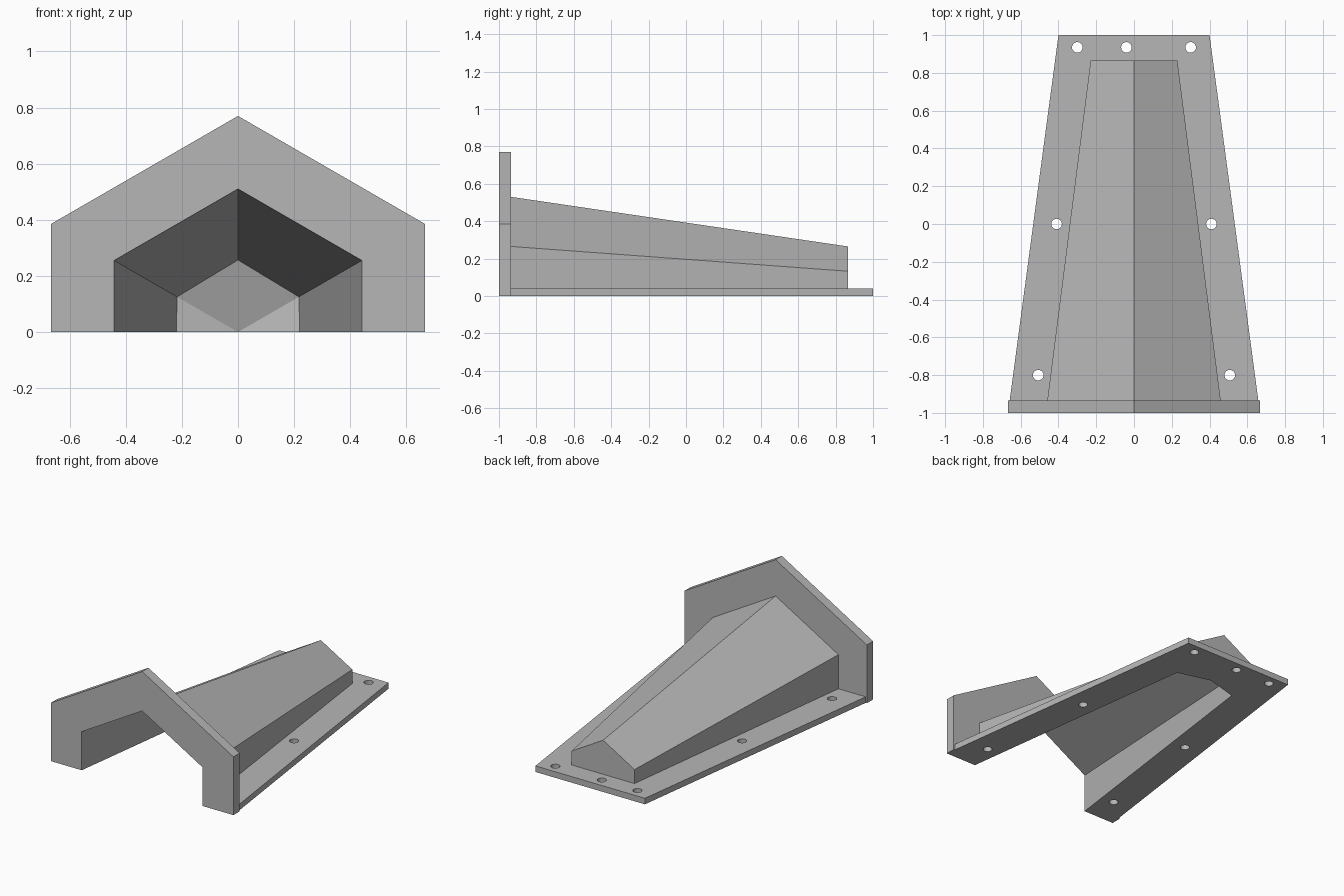
import bpy, bmesh
from math import sin, cos, radians

if "Cube" in bpy.data.objects:
    bpy.data.objects.remove(bpy.data.objects["Cube"], do_unlink=True)

grey = bpy.data.materials.new("plain grey")
grey.use_nodes = True
colour = (0.47, 0.47, 0.47, 1)
grey.diffuse_color = colour
grey.node_tree.nodes["Principled BSDF"].inputs["Base Color"].default_value = colour


def make_object(name, bm):
    bmesh.ops.recalc_face_normals(bm, faces=bm.faces)
    mesh = bpy.data.meshes.new(name)
    bm.to_mesh(mesh)
    bm.free()
    mesh.materials.append(grey)
    obj = bpy.data.objects.new(name, mesh)
    bpy.context.collection.objects.link(obj)
    return obj


def loft(name, ring_a, ring_b):
    """Closed solid between two matching rings of points."""
    bm = bmesh.new()
    a = [bm.verts.new(p) for p in ring_a]
    b = [bm.verts.new(p) for p in ring_b]
    bm.faces.new(a)
    bm.faces.new(b)
    for i in range(len(a)):
        j = (i + 1) % len(a)
        bm.faces.new((a[i], a[j], b[j], b[i]))
    return make_object(name, bm)


def gable(radius, y, floor=0.0):
    """Upper half of a point-up hexagon."""
    w, eave = radius * cos(radians(30)), radius / 2
    return [(-w, y, floor), (-w, y, eave), (0, y, radius), (w, y, eave), (w, y, floor)]


def cut(obj, cutter):
    mod = obj.modifiers.new("cut", 'BOOLEAN')
    mod.operation = 'DIFFERENCE'
    mod.solver = 'EXACT'
    mod.object = cutter
    bpy.context.view_layer.objects.active = obj
    bpy.ops.object.modifier_apply(modifier=mod.name)


FRONT, PLATE_BACK, HOOD_BACK = -1.0, -0.935, 0.865
THICK = 0.04


def base_width(y):
    return 0.667 - 0.1335 * (y + 1)


# Upright front flange
flange = loft("front_flange", gable(0.77, FRONT), gable(0.77, PLATE_BACK))

# Tapered hood
hood = loft("tapered_hood", gable(0.53, PLATE_BACK, THICK), gable(0.265, HOOD_BACK, THICK))

# Tapered base plate
corners = [(s * base_width(y), y) for s, y in ((-1, PLATE_BACK), (1, PLATE_BACK), (1, 1), (-1, 1))]
base = loft("base_plate", [(x, y, 0) for x, y in corners], [(x, y, THICK) for x, y in corners])

# Hexagonal tapering cavity with a shallow three-sided pointed end
TIP, DROP = 0.735, 0.04


def cavity_point(angle, y):
    r = 0.51 - 0.153 * (y + 1)
    return (r * cos(radians(angle)), y, r * sin(radians(angle)))


bm = bmesh.new()
angles = [30 + 60 * k for k in range(6)]
mouth = [bm.verts.new(cavity_point(a, -1.1)) for a in angles]
end = [bm.verts.new(cavity_point(a, TIP - DROP * (1 + k % 2))) for k, a in enumerate(angles)]
tip = bm.verts.new((0, TIP, 0))
bm.faces.new(mouth)
for i in range(6):
    j = (i + 1) % 6
    bm.faces.new((mouth[i], mouth[j], end[j], end[i]))
    bm.faces.new((end[i], end[j], tip))
cavity = make_object("cavity_cutter", bm)
cavity.hide_render = True
for part in (flange, hood, base):
    cut(part, cavity)
bpy.data.objects.remove(cavity, do_unlink=True)

# Screw holes through the base plate
holes = [(-0.3, 0.935), (-0.04, 0.935), (0.3, 0.935)]
for x, y in ((0.41, 0), (0.507, -0.8)):
    holes += [(x, y), (-x, y)]
bm = bmesh.new()
for x, y in holes:
    disc = bmesh.ops.create_cone(bm, cap_ends=True, segments=24, radius1=0.028,
                                 radius2=0.028, depth=0.2)
    bmesh.ops.translate(bm, verts=disc["verts"], vec=(x, y, 0))
drill = make_object("hole_cutter", bm)
drill.hide_render = True
cut(base, drill)
bpy.data.objects.remove(drill, do_unlink=True)
